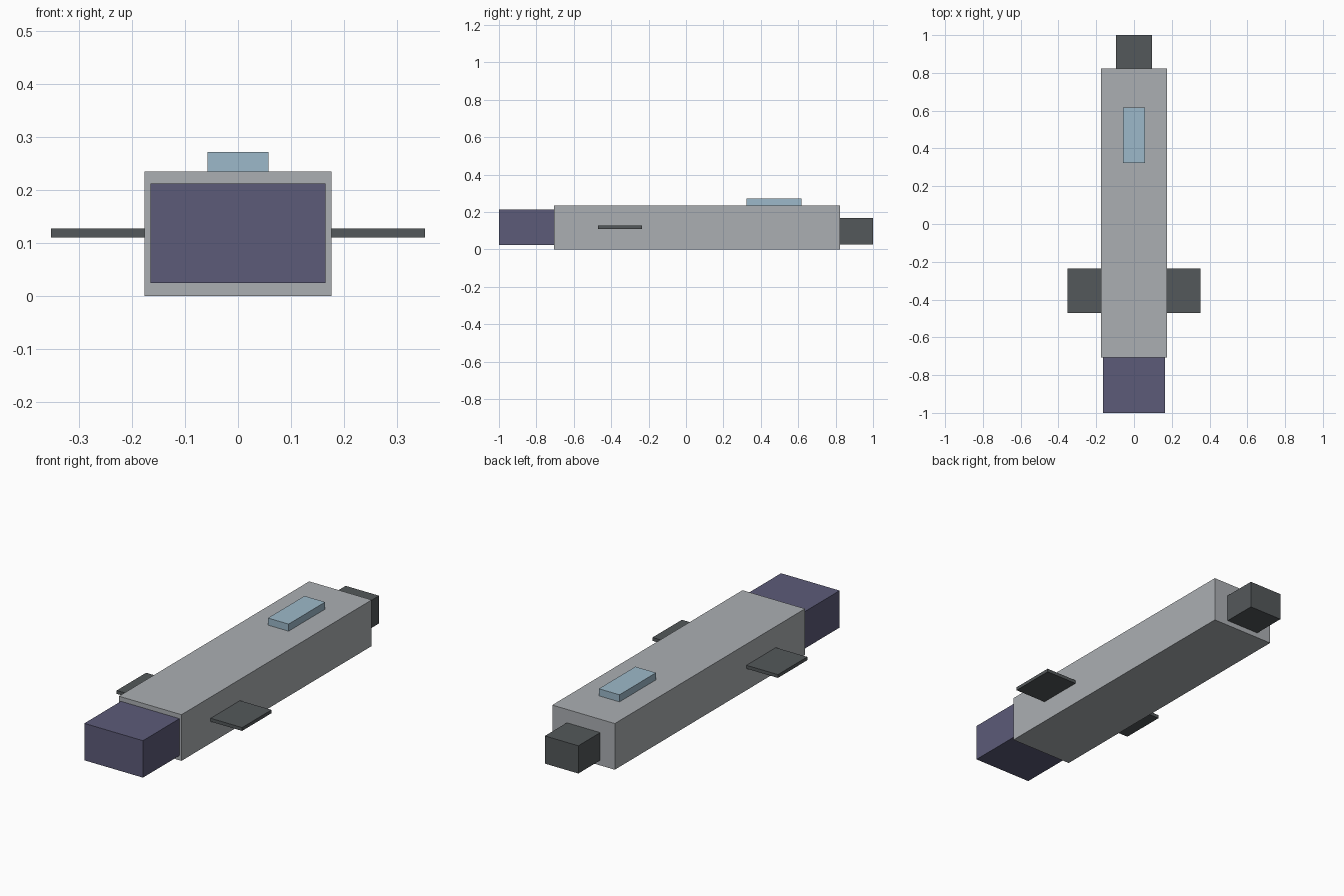
import bpy

if "Cube" in bpy.data.objects:
    bpy.data.objects.remove(bpy.data.objects["Cube"])


def material(name, rgb):
    m = bpy.data.materials.new(name)
    m.diffuse_color = (*rgb, 1.0)
    m.use_nodes = True
    m.node_tree.nodes["Principled BSDF"].inputs["Base Color"].default_value = m.diffuse_color
    return m


hull_grey = material("hull_grey", (0.41, 0.43, 0.45))
engine_purple = material("muted_purple", (0.107, 0.104, 0.190))
dark_grey = material("dark_grey", (0.088, 0.098, 0.103))
glass_blue = material("pale_blue", (0.335, 0.485, 0.585))


def box(name, x, y, z, mat):
    """Box spanning the (low, high) ranges on each axis."""
    spans = (x, y, z)
    bpy.ops.mesh.primitive_cube_add(size=1, location=[(a + b) / 2 for a, b in spans])
    ob = bpy.context.object
    ob.name = name
    ob.scale = [b - a for a, b in spans]
    bpy.ops.object.transform_apply(location=False, rotation=False, scale=True)
    ob.data.materials.append(mat)
    return ob


# Long main body
box("hull", (-0.176, 0.176), (-0.706, 0.824), (0.0, 0.235), hull_grey)
# Wide block at the front end
box("front_block", (-0.165, 0.165), (-1.0, -0.706), (0.024, 0.212), engine_purple)
# Small block at the rear end
box("rear_block", (-0.094, 0.094), (0.824, 1.0), (0.026, 0.167), dark_grey)
# Raised window on the roof
box("canopy", (-0.058, 0.058), (0.324, 0.618), (0.235, 0.271), glass_blue)
# Thin side fins
for side, s in (("right", 1), ("left", -1)):
    x = sorted((s * 0.176, s * 0.353))
    box(side + "_fin", x, (-0.471, -0.235), (0.110, 0.127), dark_grey)
